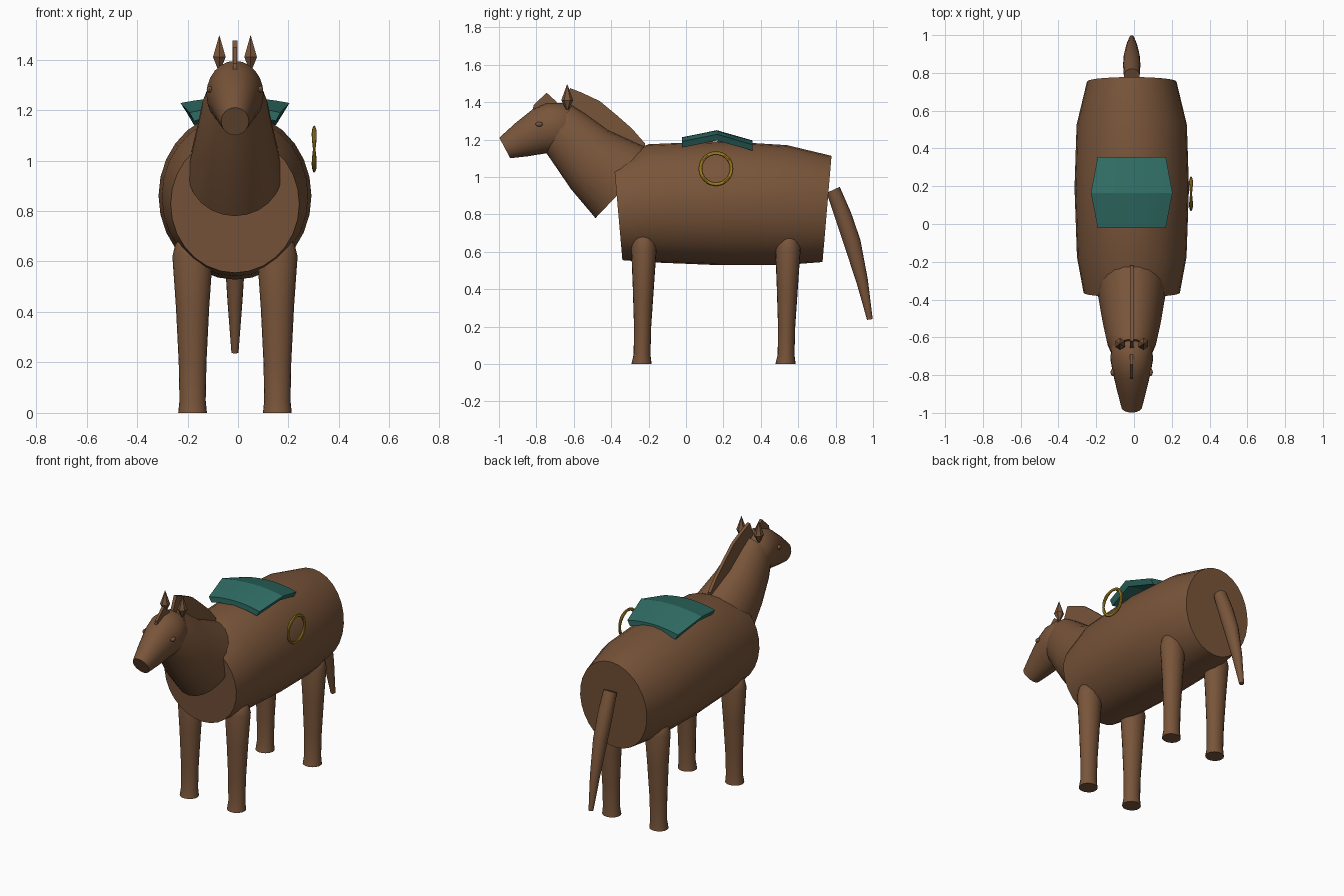
import bpy, bmesh, math
from mathutils import Vector

if "Cube" in bpy.data.objects:
    bpy.data.objects.remove(bpy.data.objects["Cube"])

CX = -0.012  # the ring on one side shifts the animal slightly off centre


def material(name, rgb):
    m = bpy.data.materials.new(name)
    m.diffuse_color = (*rgb, 1)
    m.use_nodes = True
    m.node_tree.nodes["Principled BSDF"].inputs["Base Color"].default_value = m.diffuse_color
    return m


BROWN = material("brown coat", (0.19, 0.09, 0.042))
TEAL = material("teal cloth", (0.028, 0.15, 0.125))
GOLD = material("gold metal", (0.36, 0.21, 0.015))


def finish(name, bm, mat, angle=40):
    bmesh.ops.recalc_face_normals(bm, faces=bm.faces)
    me = bpy.data.meshes.new(name)
    bm.to_mesh(me)
    bm.free()
    me.materials.append(mat)
    ob = bpy.data.objects.new(name, me)
    bpy.context.collection.objects.link(ob)
    bpy.ops.object.select_all(action="DESELECT")
    ob.select_set(True)
    bpy.context.view_layer.objects.active = ob
    if angle:
        bpy.ops.object.shade_smooth_by_angle(angle=math.radians(angle))
    return ob


def loft(name, sections, x=CX, sides=24, mat=BROWN, angle=40):
    """Elliptical tube; each section is (y, z) of one rim point, (y, z) of the opposite one, half width."""
    bm = bmesh.new()
    rings = []
    for y0, z0, y1, z1, rx in sections:
        c = Vector((x, (y0 + y1) / 2, (z0 + z1) / 2))
        up = Vector((0, (y1 - y0) / 2, (z1 - z0) / 2))
        rings.append([bm.verts.new(c + up * math.cos(a) + Vector((rx * math.sin(a), 0, 0)))
                      for a in (2 * math.pi * i / sides for i in range(sides))])
    for a, b in zip(rings, rings[1:]):
        for i in range(sides):
            j = (i + 1) % sides
            bm.faces.new((a[i], a[j], b[j], b[i]))
    bm.faces.new(rings[0])
    bm.faces.new(rings[-1])
    return finish(name, bm, mat, angle)


def plate(name, outline, width):
    """Upright crest in the middle plane, thin at its rim."""
    bm = bmesh.new()
    f = bm.faces.new([bm.verts.new((CX - width / 2, y, z)) for y, z in outline])
    ext = bmesh.ops.extrude_face_region(bm, geom=[f])
    bmesh.ops.translate(bm, vec=(width, 0, 0),
                        verts=[v for v in ext["geom"] if isinstance(v, bmesh.types.BMVert)])
    return finish(name, bm, BROWN, 0)


# Trunk, neck and head
loft("body", [(-0.34, 0.555, -0.388, 1.10, 0.255),
              (-0.15, 0.542, -0.20, 1.175, 0.29),
              (0.19, 0.528, 0.19, 1.192, 0.303),
              (0.51, 0.528, 0.54, 1.17, 0.292),
              (0.73, 0.545, 0.778, 1.113, 0.237)], sides=28)
loft("neck", [(-0.484, 0.78, -0.15, 1.13, 0.188),
              (-0.615, 0.935, -0.415, 1.25, 0.155),
              (-0.70, 1.06, -0.54, 1.34, 0.132),
              (-0.755, 1.14, -0.61, 1.385, 0.105)])
loft("head", [(-0.94, 1.10, -0.998, 1.21, 0.055),
              (-0.85, 1.11, -0.912, 1.288, 0.078),
              (-0.757, 1.125, -0.82, 1.362, 0.10),
              (-0.69, 1.13, -0.745, 1.395, 0.113),
              (-0.63, 1.15, -0.66, 1.395, 0.108),
              (-0.59, 1.20, -0.60, 1.36, 0.07)])

# Mane and forelock
plate("mane", [(-0.66, 1.38), (-0.62, 1.475), (-0.56, 1.452), (-0.46, 1.405), (-0.37, 1.33),
               (-0.29, 1.26), (-0.22, 1.18), (-0.22, 1.13), (-0.43, 1.24), (-0.58, 1.35)], 0.02)
plate("forelock", [(-0.82, 1.355), (-0.815, 1.385), (-0.745, 1.45), (-0.69, 1.40), (-0.70, 1.37)], 0.016)

# Ears and eyes
for s, side in ((-1, "left"), (1, "right")):
    x = CX + s * 0.062
    loft(side + "_ear", [(-0.641, 1.36, -0.629, 1.36, 0.006),
                         (-0.667, 1.41, -0.603, 1.41, 0.029),
                         (-0.636, 1.495, -0.634, 1.495, 0.001)], x=x, sides=6, angle=0)
    bm = bmesh.new()
    bmesh.ops.create_uvsphere(bm, u_segments=12, v_segments=8, radius=1)
    bmesh.ops.scale(bm, vec=(0.012, 0.02, 0.013), verts=bm.verts)
    bmesh.ops.translate(bm, vec=(CX + s * 0.1, -0.785, 1.282), verts=bm.verts)
    finish(side + "_eye", bm, BROWN)

# Legs: height, centre shift in y, half depth, half width
LEG = [(0.0, 0.0, 0.054, 0.057), (0.05, 0.003, 0.045, 0.052), (0.2, 0.006, 0.046, 0.055),
       (0.42, 0.01, 0.057, 0.066), (0.62, 0.013, 0.068, 0.08), (0.67, 0.013, 0.058, 0.068),
       (0.695, 0.013, 0.038, 0.045), (0.707, 0.013, 0.008, 0.01)]
for s, side in ((-1, "left"), (1, "right")):
    for name, y in (("front", -0.238), ("rear", 0.532)):
        loft(f"{side}_{name}_leg", [(y + d - ry, z, y + d + ry, z, rx) for z, d, ry, rx in LEG],
             x=CX + s * 0.168, sides=20, angle=50)

# Tail
loft("tail", [(0.752, 0.915, 0.822, 0.947, 0.042),
              (0.797, 0.78, 0.882, 0.81, 0.046),
              (0.842, 0.645, 0.932, 0.665, 0.043),
              (0.91, 0.44, 0.972, 0.453, 0.03),
              (0.968, 0.236, 0.998, 0.24, 0.014)], sides=16)

# Saddle cloth: arched plate, folded across the middle
bm = bmesh.new()
rows = []
for y, z, half in ((-0.022, 1.212, 0.18), (0.165, 1.25, 0.216), (0.356, 1.195, 0.18)):
    rows.append([bm.verts.new((CX + half * t / 4, y, z - 0.022 * (t / 4) ** 2)) for t in range(-4, 5)])
for a, b in zip(rows, rows[1:]):
    for i in range(8):
        bm.faces.new((a[i], a[i + 1], b[i + 1], b[i]))
ext = bmesh.ops.extrude_face_region(bm, geom=bm.faces[:])
low = [v for v in ext["geom"] if isinstance(v, bmesh.types.BMVert)]
for v in low:
    v.co = Vector((CX + (v.co.x - CX) * 0.9, v.co.y, v.co.z - 0.033))
finish("saddle_cloth", bm, TEAL, 15)

# Ring at the right flank, its tube pinched at four points
bm = bmesh.new()
N, M = 32, 8
rings = []
for i in range(N):
    a = 2 * math.pi * i / N
    w = 0.005 + 0.005 * abs(math.sin(2 * a))
    ring = []
    for j in range(M):
        b = 2 * math.pi * j / M
        r = 0.083 + 0.01 * math.cos(b)
        ring.append(bm.verts.new((0.302 + w * math.sin(b), 0.16 + r * math.cos(a), 1.045 + r * math.sin(a))))
    rings.append(ring)
for i in range(N):
    p, q = rings[i], rings[(i + 1) % N]
    for j in range(M):
        k = (j + 1) % M
        bm.faces.new((p[j], p[k], q[k], q[j]))
finish("side_ring", bm, GOLD)
